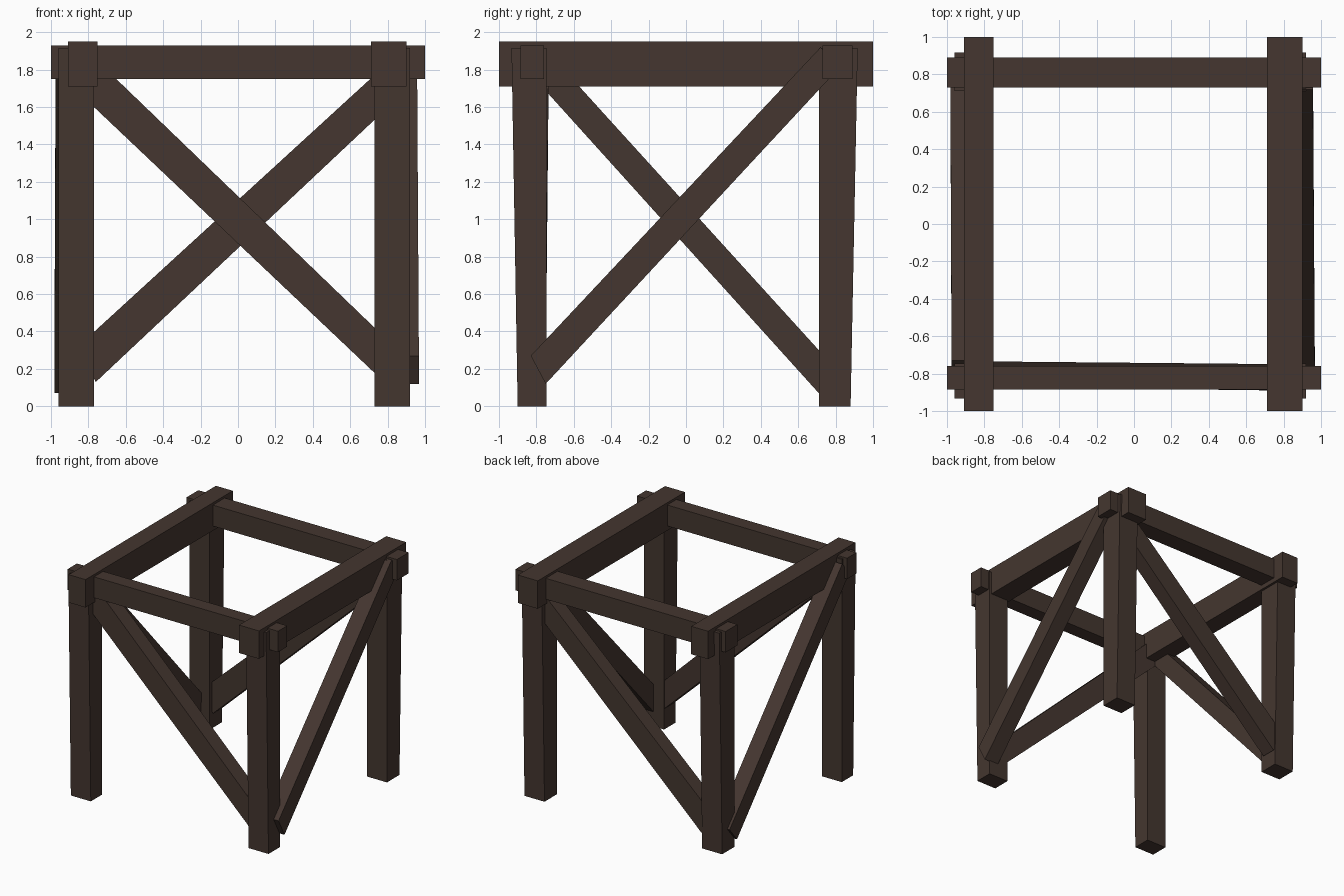
import bpy

if "Cube" in bpy.data.objects:
    bpy.data.objects.remove(bpy.data.objects["Cube"])

wood = bpy.data.materials.new("dark_brown_wood")
wood.diffuse_color = (0.058, 0.037, 0.029, 1)
wood.use_nodes = True
wood.node_tree.nodes["Principled BSDF"].inputs["Base Color"].default_value = wood.diffuse_color


def hexa(name, a, b):
    """Solid between two matching four-point ends."""
    faces = [(3, 2, 1, 0), (4, 5, 6, 7)]
    faces += [(i, (i + 1) % 4, (i + 1) % 4 + 4, i + 4) for i in range(4)]
    me = bpy.data.meshes.new(name)
    me.from_pydata(a + b, [], faces)
    me.materials.append(wood)
    ob = bpy.data.objects.new(name, me)
    bpy.context.collection.objects.link(ob)
    # consistent outward normals
    import bmesh
    bm = bmesh.new()
    bm.from_mesh(me)
    bmesh.ops.recalc_face_normals(bm, faces=bm.faces)
    bm.to_mesh(me)
    bm.free()
    return ob


def rect(x0, x1, y0, y1, z):
    return [(x0, y0, z), (x1, y0, z), (x1, y1, z), (x0, y1, z)]


def beam(name, x, y, z):
    hexa(name, rect(*x, *y, z[0]), rect(*x, *y, z[1]))


# Top beams: a heavier pair along y, a lighter pair along x
beam("left_top_beam", (-0.91, -0.75), (-1, 1), (1.71, 1.95))
beam("right_top_beam", (0.71, 0.90), (-1, 1), (1.71, 1.95))
beam("front_top_beam", (-1, 1), (-0.885, -0.76), (1.75, 1.93))
beam("back_top_beam", (-1, 1), (0.73, 0.89), (1.75, 1.93))

# Legs: outer faces lean outward toward the top
for side, x in (("left", (-0.96, -0.77)), ("right", (0.73, 0.92))):
    hexa(f"front_{side}_leg", rect(*x, -0.90, -0.745, 0),
         rect(*x, -0.933, -0.745, 1.915))
    hexa(f"back_{side}_leg", rect(*x, 0.71, 0.88, 0),
         rect(*x, 0.71, 0.918, 1.915))


def brace(name, along_x, start, end, d0, d1):
    """start/end: (u, z) lower and upper corners; d0/d1: depth range there."""
    def ring(pts, d):
        (u0, z0), (u1, z1) = pts
        p = [(u0, d[0], z0), (u0, d[1], z0), (u1, d[1], z1), (u1, d[0], z1)]
        return p if along_x else [(b, a, c) for a, b, c in p]
    hexa(name, ring(start, d0), ring(end, d1))


# Diagonal braces, one per side
brace("front_brace", True, [(-0.86, 1.685), (-0.76, 1.855)],
      [(0.76, 0.15), (0.86, 0.295)], (-0.87, -0.735), (-0.89, -0.75))
brace("back_brace", True, [(-0.76, 0.13), (-0.86, 0.315)],
      [(0.84, 1.635), (0.74, 1.78)], (0.745, 0.875), (0.745, 0.875))
brace("right_brace", False, [(-0.75, 0.12), (-0.83, 0.27)],
      [(0.82, 1.81), (0.72, 1.92)], (0.83, 0.967), (0.82, 0.957))
brace("left_brace", False, [(-0.83, 1.775), (-0.73, 1.885)],
      [(0.71, 0.07), (0.81, 0.19)], (-0.975, -0.84), (-0.982, -0.847))
